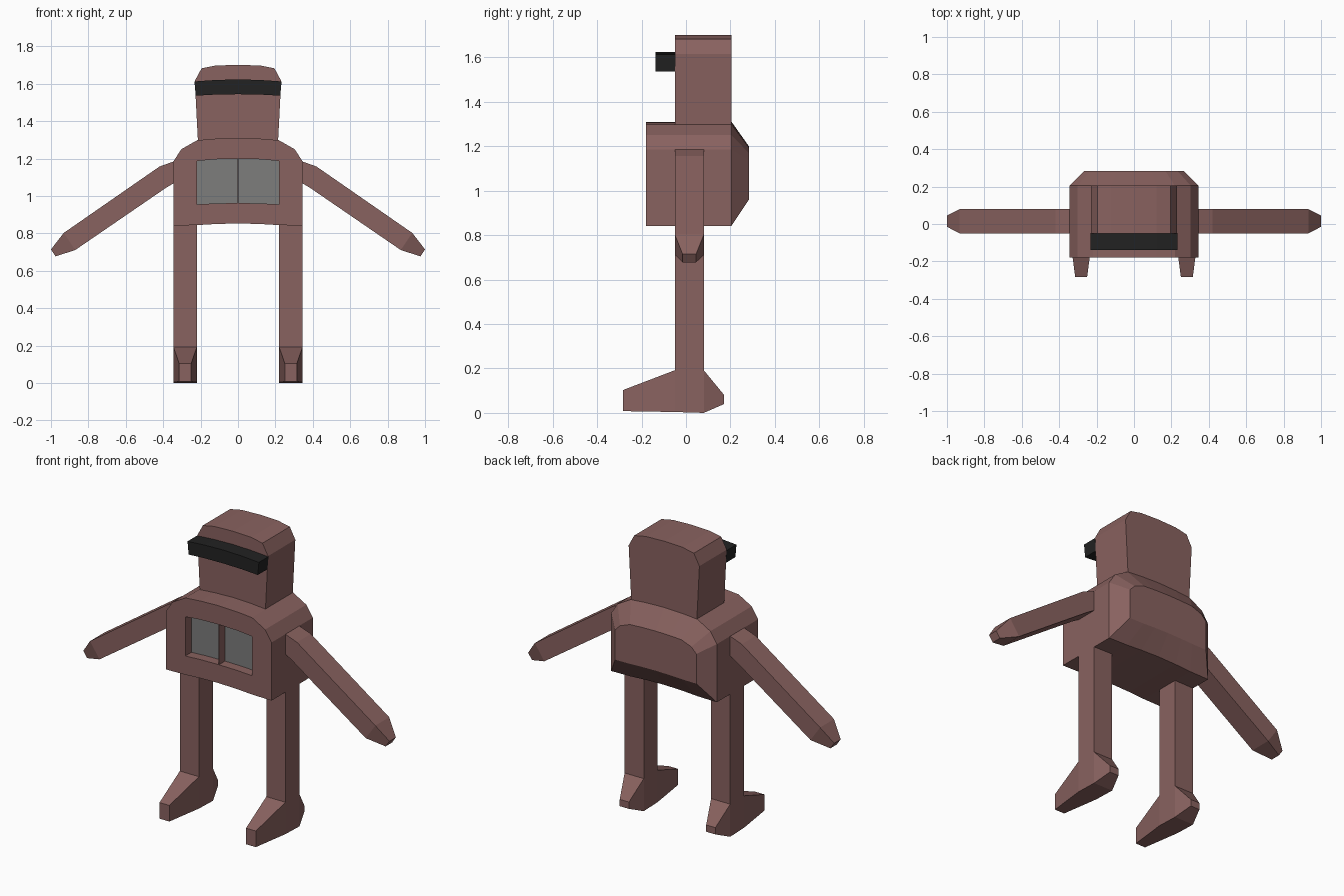
import bpy, bmesh

if "Cube" in bpy.data.objects:
    bpy.data.objects.remove(bpy.data.objects["Cube"])


def material(name, rgb):
    m = bpy.data.materials.new(name)
    m.diffuse_color = (*rgb, 1)
    m.use_nodes = True
    m.node_tree.nodes["Principled BSDF"].inputs["Base Color"].default_value = m.diffuse_color
    return m


BROWN = material("dusty brown", (0.25, 0.122, 0.115))
GREY = material("window grey", (0.205, 0.205, 0.203))
BLACK = material("visor black", (0.016, 0.016, 0.016))


def loft(name, rings, mat):
    """Skin equal-length rings of points and cap both ends."""
    bm = bmesh.new()
    loops = [[bm.verts.new(p) for p in ring] for ring in rings]
    n = len(loops[0])
    for a, b in zip(loops, loops[1:]):
        for i in range(n):
            j = (i + 1) % n
            bm.faces.new((a[i], a[j], b[j], b[i]))
    bm.faces.new(loops[0])
    bm.faces.new(loops[-1])
    bmesh.ops.recalc_face_normals(bm, faces=bm.faces)
    mesh = bpy.data.meshes.new(name)
    bm.to_mesh(mesh)
    bm.free()
    mesh.materials.append(mat)
    ob = bpy.data.objects.new(name, mesh)
    bpy.context.collection.objects.link(ob)
    return ob


def mirrored(half):
    """Close a right-half outline (x, z) with its left half."""
    return half + [(-x, z) for x, z in reversed(half) if x > 0]


def at_y(profile, y):
    return [(x, y, z) for x, z in profile]


def prism(name, profile, y0, y1, mat):
    return loft(name, [at_y(profile, y0), at_y(profile, y1)], mat)


def rect(cx, w, z0, z1, y):
    return [(cx - w, y, z0), (cx + w, y, z0), (cx + w, y, z1), (cx - w, y, z1)]


# Torso with a tapered back
torso_outline = mirrored([(0, 0.853), (0.12, 0.85), (0.22, 0.844), (0.345, 0.842),
                          (0.345, 1.185), (0.303, 1.25), (0.218, 1.298),
                          (0.12, 1.306), (0, 1.31)])
back_outline = [(x * 0.77, 0.96 + (z - 0.842) * 0.512) for x, z in torso_outline]
torso = loft("torso", [at_y(torso_outline, -0.18), at_y(torso_outline, 0.205),
                       at_y(back_outline, 0.283)], BROWN)

# Recessed chest window: opening, pane and thin centre divider
window_outline = mirrored([(0, 0.962), (0.12, 0.96), (0.218, 0.955),
                           (0.218, 1.187), (0.12, 1.196), (0, 1.199)])
cutter = prism("window_cutter", window_outline, -0.3, -0.12, BROWN)
cutter.hide_render = True
cutter.hide_viewport = True
cut = torso.modifiers.new("window opening", 'BOOLEAN')
cut.operation = 'DIFFERENCE'
cut.solver = 'EXACT'
cut.object = cutter
prism("window_pane", window_outline, -0.123, -0.118, GREY)
loft("window_divider", [rect(0, 0.0015, 0.96, 1.2, -0.179),
                        rect(0, 0.0015, 0.96, 1.2, -0.12)], BROWN)

# Head and visor
prism("head", mirrored([(0, 1.296), (0.214, 1.29), (0.231, 1.615), (0.195, 1.682),
                        (0.12, 1.697), (0, 1.701)]), -0.05, 0.205, BROWN)
prism("visor", mirrored([(0, 1.544), (0.12, 1.542), (0.226, 1.536), (0.233, 1.612),
                         (0.12, 1.62), (0, 1.623)]), -0.138, -0.048, BLACK)

for side, label in ((-1, "left"), (1, "right")):
    # Arm: (top x, top z, bottom x, bottom z, y front, y back) along its length
    sections = [(0.34, 1.186, 0.34, 1.07, -0.05, 0.08),
                (0.42, 1.157, 0.39, 1.04, -0.05, 0.08),
                (0.932, 0.802, 0.87, 0.711, -0.05, 0.08),
                (1.0, 0.714, 0.975, 0.677, -0.015, 0.045)]
    loft(label + "_arm", [[(side * tx, f, tz), (side * tx, b, tz),
                           (side * bx, b, bz), (side * bx, f, bz)]
                          for tx, tz, bx, bz, f, b in sections], BROWN)

    # Leg
    cx = side * 0.2825
    loft(label + "_leg", [rect(cx, 0.0625, 0.18, 0.845, -0.05),
                          rect(cx, 0.0625, 0.18, 0.845, 0.08)], BROWN)

    # Foot: tapered toe and heel
    loft(label + "_foot", [rect(cx, 0.032, 0.008, 0.103, -0.283),
                           rect(cx, 0.0625, 0.004, 0.192, -0.05),
                           rect(cx, 0.0625, 0.0, 0.192, 0.08),
                           rect(cx, 0.03, 0.04, 0.08, 0.172)], BROWN)
